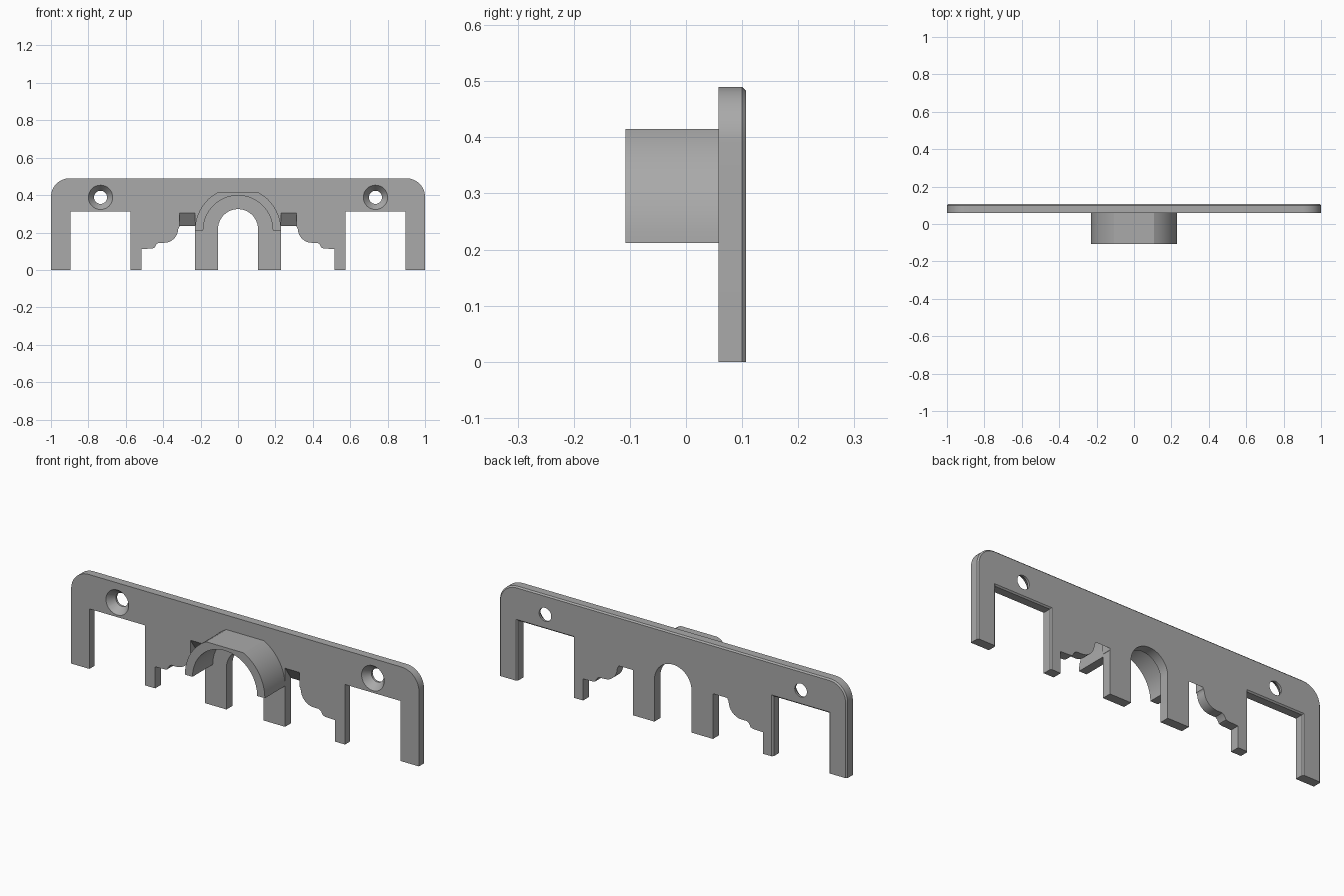
import bpy, bmesh
from math import cos, sin, radians

if "Cube" in bpy.data.objects:
    bpy.data.objects.remove(bpy.data.objects["Cube"], do_unlink=True)

FRONT, BACK, NOSE = 0.058, 0.107, -0.108

grey = bpy.data.materials.new("plain grey")
grey.use_nodes = True
grey.diffuse_color = (0.4, 0.4, 0.4, 1)
grey.node_tree.nodes["Principled BSDF"].inputs["Base Color"].default_value = (0.4, 0.4, 0.4, 1)


def arc(cx, cz, r, start, end, steps=12):
    angles = [radians(start + (end - start) * i / steps) for i in range(steps + 1)]
    return [(cx + r * cos(a), cz + r * sin(a)) for a in angles]


def mirrored(half):
    """Close a right-hand outline by reflecting it across x = 0."""
    return half + [(-x, z) for x, z in reversed(half) if x > 1e-5]


def finish(name, bm):
    bmesh.ops.recalc_face_normals(bm, faces=bm.faces)
    mesh = bpy.data.meshes.new(name)
    bm.to_mesh(mesh)
    bm.free()
    mesh.materials.append(grey)
    obj = bpy.data.objects.new(name, mesh)
    bpy.context.collection.objects.link(obj)
    return obj


def extrude_outline(points, y0, y1):
    bm = bmesh.new()
    face = bm.faces.new([bm.verts.new((x, y0, z)) for x, z in points])
    moved = bmesh.ops.extrude_face_region(bm, geom=[face])["geom"]
    bmesh.ops.translate(bm, vec=(0, y1 - y0, 0),
                        verts=[v for v in moved if isinstance(v, bmesh.types.BMVert)])
    return bm


def cut(target, cutter):
    mod = target.modifiers.new("cut " + cutter.name, 'BOOLEAN')
    mod.operation = 'DIFFERENCE'
    mod.solver = 'EXACT'
    mod.object = cutter
    bpy.context.view_layer.objects.active = target
    bpy.ops.object.modifier_apply(modifier=mod.name)
    bpy.data.objects.remove(cutter, do_unlink=True)


def smooth(obj):
    bpy.ops.object.select_all(action='DESELECT')
    obj.select_set(True)
    bpy.context.view_layer.objects.active = obj
    bpy.ops.object.shade_smooth_by_angle(angle=radians(28))


# Plate outline: arch, inner leg, stepped slot, short leg, window, end leg
half = arc(0, 0.218, 0.107, 90, 0)
half += [(0.107, 0), (0.23, 0), (0.23, 0.225), (0.24, 0.235)]
half += arc(0.30, 0.215, 0.02, 90, 0, 4)
half += arc(0.395, 0.22, 0.075, 180, 270, 8)
half += [(0.425, 0.145), (0.437, 0.136), (0.447, 0.118), (0.46, 0.114),
         (0.517, 0.112), (0.517, 0), (0.575, 0), (0.575, 0.312),
         (0.895, 0.312), (0.895, 0), (1, 0)]
half += arc(0.9, 0.39, 0.1, 0, 90)
bm = extrude_outline(mirrored(half), FRONT, BACK)


# Chamfer the rear edges of the outer border and the windows
def on_border(edge):
    mid = (edge.verts[0].co + edge.verts[1].co) / 2
    rear = all(v.co.y > BACK - 1e-4 for v in edge.verts)
    return rear and mid.z > 0.01 and (abs(mid.x) > 0.57 or mid.z > 0.48)


bmesh.ops.bevel(bm, geom=[e for e in bm.edges if on_border(e)], offset=0.007,
                offset_type='OFFSET', segments=1, affect='EDGES', clamp_overlap=True)
plate = finish("plate", bm)

for side in (-1, 1):
    # Countersunk screw hole, turned from a stepped profile
    bm = bmesh.new()
    rings = []
    for y, r in ((FRONT - 0.01, 0.073), (0.096, 0.035), (BACK + 0.01, 0.035)):
        rings.append([bm.verts.new((side * 0.735 + x, y, 0.388 + z))
                      for x, z in arc(0, 0, r, 0, 348.75, 31)])
    for a, b in zip(rings, rings[1:]):
        for i in range(32):
            j = (i + 1) % 32
            bm.faces.new((a[i], a[j], b[j], b[i]))
    bm.faces.new(rings[0])
    bm.faces.new(rings[-1])
    cut(plate, finish("screw_hole_cutter", bm))

    # Sloping roof of the slot, higher at the front
    bm = bmesh.new()
    section = ((FRONT - 0.01, 0.319), (BACK + 0.005, 0.228), (BACK + 0.005, 0.216), (FRONT - 0.01, 0.216))
    ends = [[bm.verts.new((side * x, y, z)) for y, z in section] for x in (0.231, 0.314)]
    for i in range(4):
        j = (i + 1) % 4
        bm.faces.new((ends[0][i], ends[0][j], ends[1][j], ends[1][i]))
    bm.faces.new(ends[0])
    bm.faces.new(ends[1])
    cut(plate, finish("slot_roof_cutter", bm))

smooth(plate)

# Half-round collar with a flattened crown
outer = [(x, z) for x, z in arc(0, 0.212, 0.23, 0, 62, 12)] + [(0.1, 0.417)]
inner = arc(0, 0.212, 0.186, 180, 0, 32)
outer = [(x, min(z, 0.417)) for x, z in outer[:-1]]
bm = extrude_outline(mirrored(outer) + inner, NOSE, FRONT + 0.001)
collar = finish("collar", bm)
smooth(collar)
